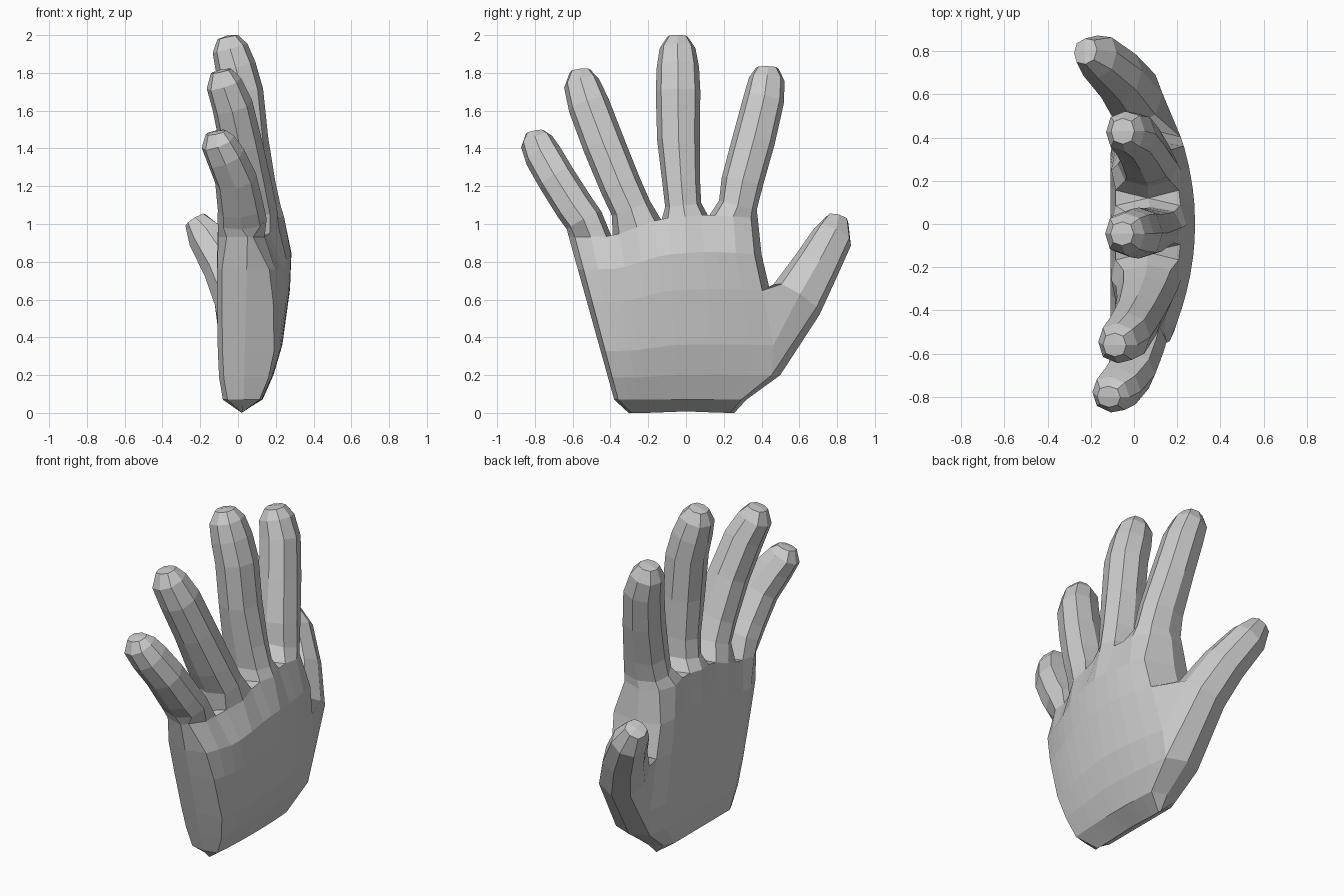
import bpy, bmesh
from mathutils import Vector

cube = bpy.data.objects.get("Cube")
if cube:
    bpy.data.objects.remove(cube, do_unlink=True)

# One plain grey material
GREY = (0.6, 0.6, 0.6, 1.0)
grey = bpy.data.materials.new("light grey")
grey.use_nodes = True
grey.diffuse_color = GREY
bsdf = next(n for n in grey.node_tree.nodes if n.type == 'BSDF_PRINCIPLED')
bsdf.inputs["Base Color"].default_value = GREY
bsdf.inputs["Roughness"].default_value = 0.8

# Octagonal finger section: (side, back) multipliers
SECTION = [(-1, 0), (-.76, .74), (0, 1), (.76, .74),
           (1, 0), (.74, -.76), (0, -1), (-.74, -.76)]


def bridge(bm, a, b, skip=()):
    n = len(a)
    for i in range(n):
        if i not in skip:
            j = (i + 1) % n
            bm.faces.new((a[i], a[j], b[j], b[i]))


def digit(bm, ring, stations):
    """Grow a finger from a root ring through (y, z, x, half width, half depth)."""
    pts = [sum((v.co for v in ring), Vector()) / 8]
    pts += [Vector((x, y, z)) for y, z, x, w, d in stations]
    for i, (y, z, x, w, d) in enumerate(stations, 1):
        t = (pts[min(i + 1, len(pts) - 1)] - pts[i - 1]).normalized()
        side = t.cross(Vector((1, 0, 0))).normalized()
        back = side.cross(t)
        new = [bm.verts.new(pts[i] + side * a * w + back * b * d) for a, b in SECTION]
        bridge(bm, ring, new)
        ring = new
    # Tip: four quads around a slightly raised centre
    pole = bm.verts.new(pts[-1] + t * .008)
    for i in range(0, 8, 2):
        bm.faces.new((ring[i], ring[i + 1], ring[(i + 2) % 8], pole))


# Web points (y, z) between the finger roots, little finger side first
WEBS = [(-.62, .93), (-.39, .935), (-.13, 1.03), (.12, 1.05), (.38, 1.03)]
# Three columns per finger across the palm
COLUMNS = []
for (y0, z0), (y1, z1) in zip(WEBS, WEBS[1:]):
    for f in (.14, .5, .86):
        COLUMNS.append((y0 + (y1 - y0) * f, z0 + (z1 - z0) * f))

# Palm rows: (height fraction, back x, palm x, spread towards the thumb)
ROWS = [(0, .13, -.08, .04), (.135, .188, -.1, .205), (.3, .235, -.107, .2),
        (.6, .275, -.11, .105), (.8, .283, -.11, .04), (1, .238, -.105, 0)]


def spot(y, z, f, spread):
    """Slide a knuckle point down the palm to height fraction f."""
    low = -.38 + (y + .62) * .66
    return low + (y - low) * f + spread * max(0, y) / .38, .07 + (z - .07) * f


def palm_row(bm, f, back, front, spread):
    backs, fronts = [], []
    for i, (y, z) in enumerate(COLUMNS):
        yy, zz = spot(y, z, f, spread)
        bx = back - .4 * min(1, .3 + f) * yy * yy
        fx = front + (.025 if i in (0, 11) else 0)
        if f == 1:                                  # rounded finger roots
            bx += .005 if i % 3 == 1 else -.02
            fx += 0 if i % 3 == 1 else .02
        backs.append(bm.verts.new((bx, yy, zz)))
        fronts.append(bm.verts.new((fx, yy, zz)))
    sides = []
    for y, z in (WEBS[0], WEBS[-1]):
        yy, zz = spot(y, z, f, spread)
        sides.append(bm.verts.new((.03 + .02 * f, yy, zz)))
    return sides, backs, fronts


hand = bmesh.new()
# Wrist end: a ridge that closes the bottom
ridge = []
for y in [WEBS[0][0]] + [c[0] for c in COLUMNS] + [WEBS[-1][0]]:
    low = spot(y, 1, 0, .04)[0]
    ridge.append(hand.verts.new((.02, low * .8, .008 * (1 - min(1, abs(low) / .26)))))
prev = ridge + ridge[-2:0:-1]

# Palm body, left open at the side between rows 1 and 3 for the thumb
rows = [palm_row(hand, *row) for row in ROWS]
for i, (sides, backs, fronts) in enumerate(rows):
    loop = [sides[0], *backs, sides[1], *fronts[::-1]]
    bridge(hand, prev, loop, (12, 13) if i in (2, 3) else ())
    prev = loop

# Webs between the fingers
sides, backs, fronts = rows[-1]
webs = [sides[0]]
for i in (1, 2, 3):
    y, z = WEBS[i]
    a, b = 3 * i - 1, 3 * i
    web = hand.verts.new(((backs[a].co.x + fronts[a].co.x) / 2, y, z - .01))
    hand.faces.new((backs[a], backs[b], web))
    hand.faces.new((fronts[b], fronts[a], web))
    webs.append(web)
webs.append(sides[1])

# Fingers: stations of (y, z, x, half width, half depth)
FINGERS = [
    [(-.54, 1.02, .022, .103, .13), (-.59, 1.09, .014, .103, .122), (-.685, 1.24, -.012, .102, .112),
     (-.755, 1.36, -.065, .1, .105), (-.79, 1.435, -.107, .088, .092), (-.8, 1.485, -.117, .05, .055)],
    [(-.29, 1.08, .062, .108, .145), (-.345, 1.2, .05, .11, .13), (-.435, 1.42, .017, .112, .113),
     (-.515, 1.63, -.03, .11, .108), (-.553, 1.745, -.075, .095, .095), (-.56, 1.81, -.09, .055, .055)],
    [(-.015, 1.1, .075, .096, .15), (-.025, 1.22, .067, .1, .13), (-.04, 1.45, .045, .113, .115),
     (-.042, 1.7, .022, .118, .112), (-.043, 1.83, -.012, .112, .108), (-.045, 1.93, -.042, .095, .095),
     (-.045, 1.99, -.055, .055, .055)],
    [(.275, 1.1, .065, .103, .14), (.297, 1.22, .06, .111, .125), (.36, 1.45, .03, .113, .113),
     (.412, 1.66, -.005, .108, .108), (.428, 1.765, -.04, .095, .093), (.43, 1.825, -.052, .06, .055)],
]
for i, stations in enumerate(FINGERS):
    b, fr = backs[3 * i:3 * i + 3], fronts[3 * i:3 * i + 3]
    digit(hand, [webs[i], *b, webs[i + 1], *fr[::-1]], stations)

# Thumb, grown from the opening in the side of the palm
low, mid, high = rows[1:4]
root = [high[0][1], high[1][-1], mid[1][-1], low[1][-1],
        low[0][1], low[2][-1], mid[2][-1], high[2][-1]]
digit(hand, root, [(.585, .60, .005, .146, .132), (.685, .77, -.07, .125, .118),
                   (.775, .93, -.168, .108, .1), (.80, 1.02, -.225, .062, .062)])

# Clean up and make the object
bmesh.ops.delete(hand, geom=[v for v in hand.verts if not v.link_faces], context='VERTS')
bmesh.ops.remove_doubles(hand, verts=hand.verts, dist=0.0005)
bmesh.ops.recalc_face_normals(hand, faces=hand.faces)
mesh = bpy.data.meshes.new("hand")
hand.to_mesh(mesh)
hand.free()
mesh.materials.append(grey)
bpy.context.collection.objects.link(bpy.data.objects.new("hand", mesh))
